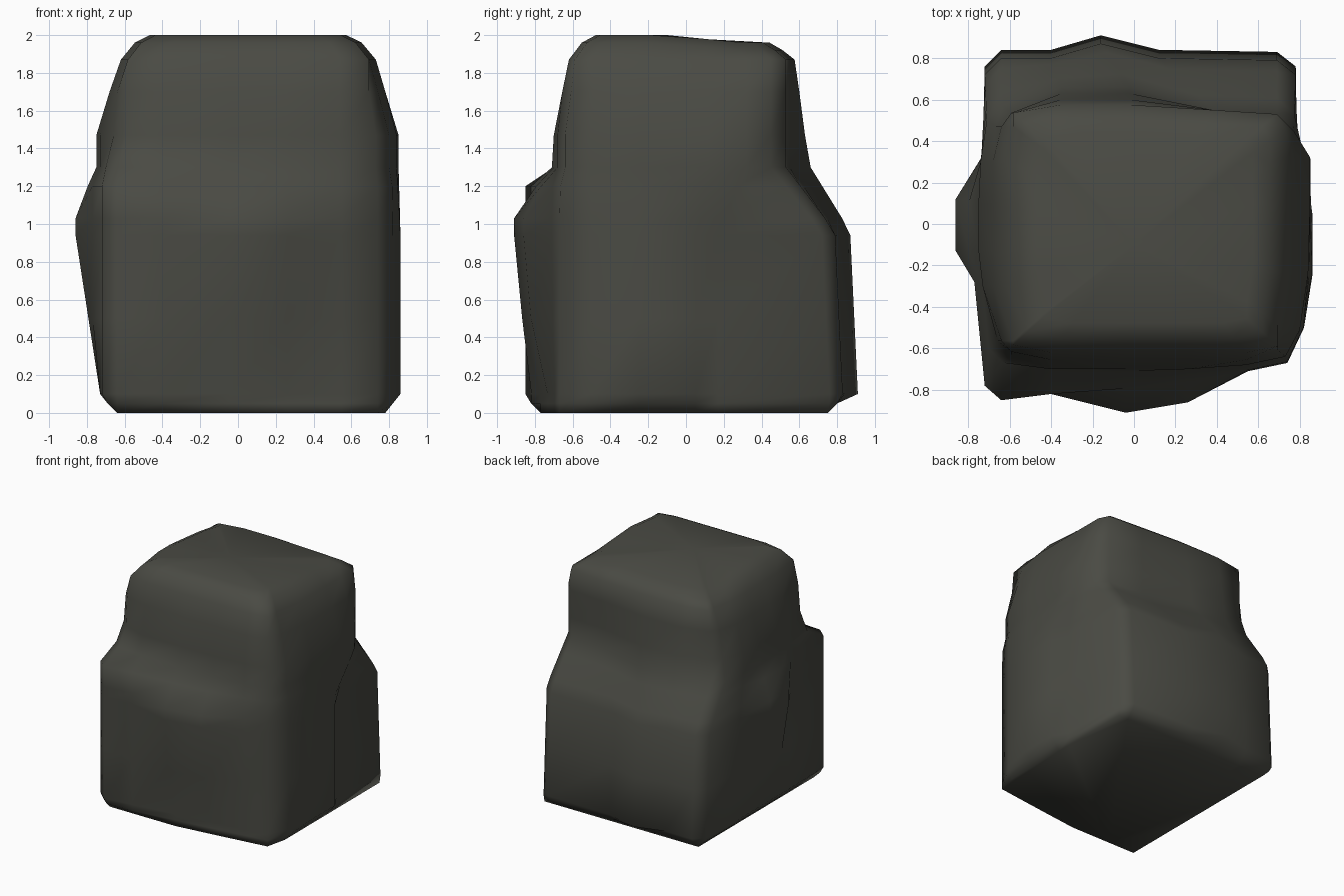
import bpy, bmesh

if "Cube" in bpy.data.objects:
    bpy.data.objects.remove(bpy.data.objects["Cube"])

# Plan outlines, counter-clockwise from the front-left corner
BASE = [(-.64, -.85), (-.40, -.82), (-.04, -.91), (.26, -.86), (.55, -.71), (.74, -.67),
        (.82, -.50), (.86, -.25), (.86, .05), (.79, .17), (.78, .74), (.69, .81),
        (.12, .82), (-.16, .89), (-.40, .82), (-.64, .82), (-.72, .74), (-.73, .33),
        (-.86, .12), (-.86, -.13), (-.77, -.28), (-.72, -.78)]
UPPER = [(-.63, -.67), (-.40, -.70), (-.04, -.71), (.26, -.70), (.54, -.68), (.73, -.64),
         (.80, -.51), (.84, -.24), (.85, .12), (.85, .32), (.77, .45), (.69, .53),
         (.38, .55), (-.02, .66), (-.35, .66), (-.63, .57), (-.71, .50), (-.74, .30),
         (-.75, .10), (-.75, -.13), (-.73, -.30), (-.70, -.60)]

# Height, then the box each ring is trimmed to: x min, x max, y min, y max
LEVELS = [(0, -.64, .78, -.77, .75), (.05, -.69, .82, -.82, .80), (.10, -1, 1, -1, 1),
          (.50, -1, 1, -1, 1), (.94, -1, 1, -1, 1), (1.03, -1, 1, -1, 1),
          (1.20, -1, 1, -1, 1), (1.30, -1, 1, -1, 1), (1.47, -.76, .85, -.70, .63),
          (1.70, -.68, .78, -.655, .60), (1.87, -.62, .73, -.62, .575)]
# Rounded top: height, shrink
TOP = [(1.95, .89), (1.99, .77)]


def shoulder(i):
    """Height where the lower block steps in to the upper block."""
    if i in (0, 1, 20, 21):
        return 1.22
    if i in (4, 5, 6):
        return 1.18
    return 1.06 if i in (2, 3, 18, 19) else .96


def corner(i, z):
    """Pull-in of the worn corners on the upper block."""
    if i in (0, 21, 15, 16) and z > 1.4:
        return .94
    return .95 if i in (5, 6) and z > 1.6 else 1


def point(i, z, x0, x1, y0, y1):
    h = shoulder(i)
    t = min(1, max(0, (z - h) / (1.30 - h)))
    k = min(1, max(0, (z - .1) / .84))
    bx, by = BASE[i]
    bx = max(bx, -.73 - .13 * k)                  # left bulge grows with height
    if i < 5:                                     # front bulge grows with height
        flat = max(by, -.85 + (bx + .64) * .13)
        by = flat + (by - flat) * k ** .5
    else:
        by += .02 - .04 * k if by > .7 else 0     # back leans forward
    ux, uy = UPPER[i]
    x, y = bx + (ux - bx) * t, by + (uy - by) * t
    c = corner(i, z)
    return [min(x1, max(x0, x)) * c, min(y1, max(y0, y)) * c, z]


def top_point(i, z, s):
    x, y, _ = point(i, *LEVELS[-1])
    y *= s
    z += .01 if y < 0 else -.03 * min(1, y / .3)  # top slopes down to the back
    return [.05 + (x - .05) * s, y, z]


# Boulder: lofted rings
bm = bmesh.new()
n = len(BASE)
rings = [[bm.verts.new(point(i, *lv)) for i in range(n)] for lv in LEVELS]
rings += [[bm.verts.new(top_point(i, *lv)) for i in range(n)] for lv in TOP]
for a, b in zip(rings, rings[1:]):
    for i in range(n):
        j = (i + 1) % n
        bm.faces.new((a[i], a[j], b[j], b[i]))
# Caps
bm.faces.new(rings[0][::-1])
top = bm.verts.new((0, -.1, 1.99))
for i in range(n):
    bm.faces.new((rings[-1][i], rings[-1][(i + 1) % n], top))
bmesh.ops.remove_doubles(bm, verts=bm.verts[:], dist=.002)
bmesh.ops.recalc_face_normals(bm, faces=bm.faces[:])
for f in bm.faces:
    f.smooth = True

mesh = bpy.data.meshes.new("boulder")
bm.to_mesh(mesh)
bm.free()
stone = bpy.data.materials.new("dark grey stone")
stone.diffuse_color = (.068, .069, .057, 1)
stone.use_nodes = True
stone.node_tree.nodes["Principled BSDF"].inputs["Base Color"].default_value = stone.diffuse_color
mesh.materials.append(stone)
boulder = bpy.data.objects.new("boulder", mesh)
bpy.context.collection.objects.link(boulder)
